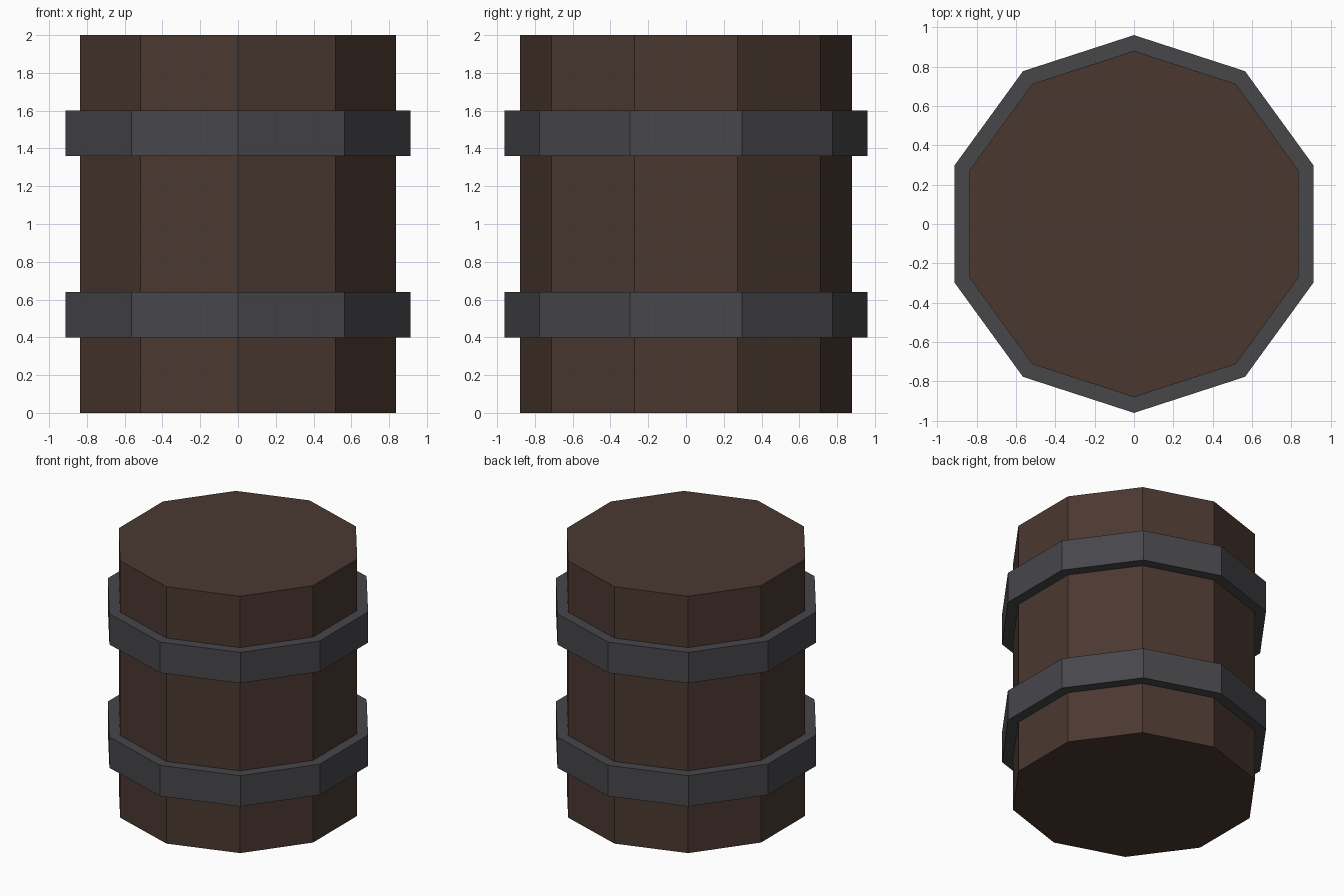
import bpy
import bmesh

if "Cube" in bpy.data.objects:
    bpy.data.objects.remove(bpy.data.objects["Cube"])

SIDES = 10


def srgb(hex_code):
    vals = [int(hex_code[i:i + 2], 16) / 255 for i in (0, 2, 4)]
    return [v / 12.92 if v <= 0.04045 else ((v + 0.055) / 1.055) ** 2.4 for v in vals] + [1.0]


def material(name, hex_code):
    mat = bpy.data.materials.new(name)
    mat.diffuse_color = srgb(hex_code)
    mat.use_nodes = True
    mat.node_tree.nodes["Principled BSDF"].inputs["Base Color"].default_value = mat.diffuse_color
    return mat


def prism(name, radius, z0, z1, mat):
    """Flat-shaded decagonal prism with a corner on the y axis."""
    bm = bmesh.new()
    bmesh.ops.create_cone(bm, cap_ends=True, segments=SIDES,
                          radius1=radius, radius2=radius, depth=z1 - z0)
    bmesh.ops.translate(bm, verts=bm.verts, vec=(0, 0, (z0 + z1) / 2))
    mesh = bpy.data.meshes.new(name)
    bm.to_mesh(mesh)
    bm.free()
    mesh.materials.append(mat)
    obj = bpy.data.objects.new(name, mesh)
    bpy.context.collection.objects.link(obj)
    return obj


wood = material("dark_wood", "4a3830")
iron = material("dark_iron", "47474b")

# Barrel body
prism("barrel_body", 0.88, 0.0, 2.0, wood)

# Metal hoops
for name, z in (("lower_hoop", 0.40), ("upper_hoop", 1.36)):
    prism(name, 0.96, z, z + 0.24, iron)
